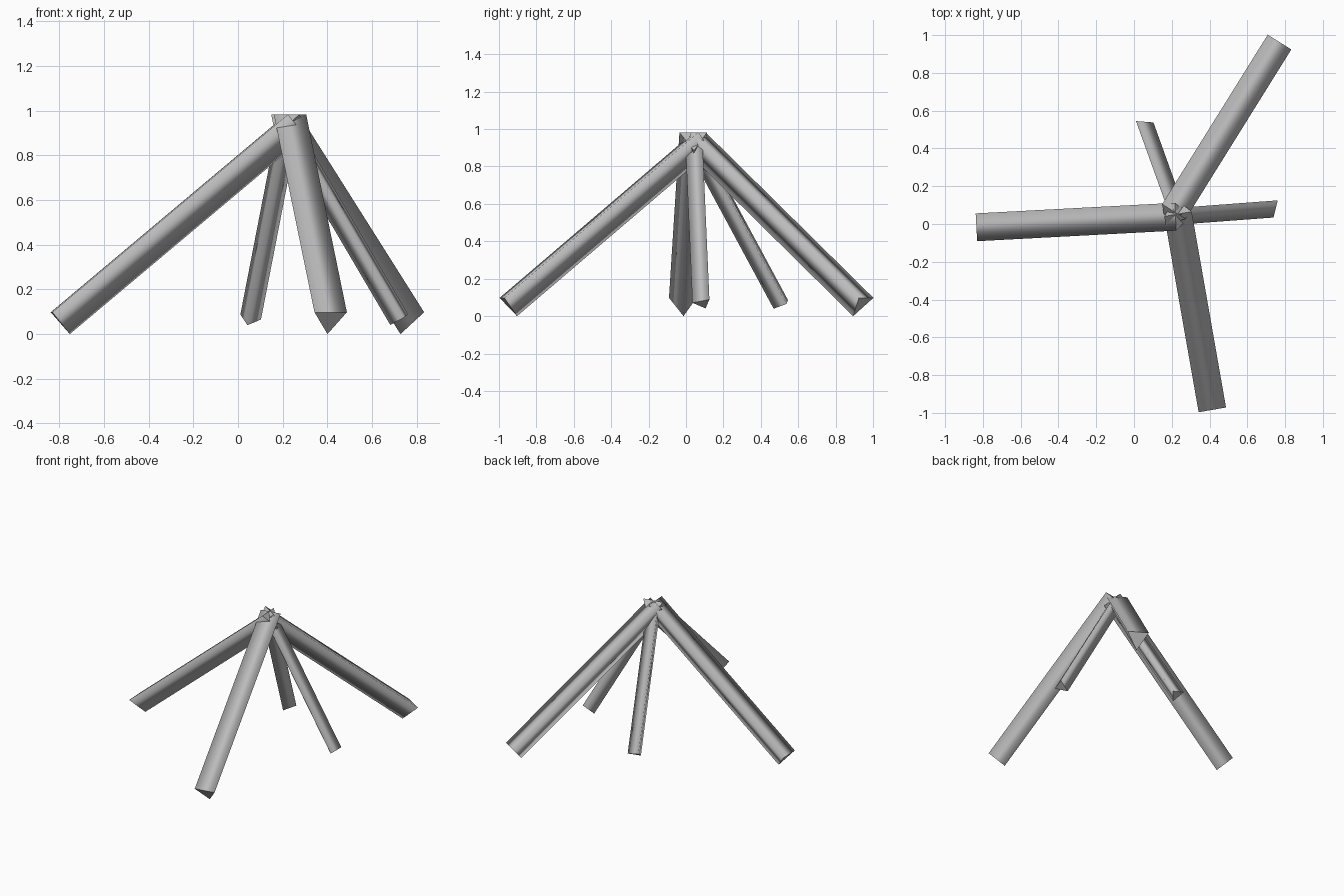
import bpy
import bmesh
import math
from mathutils import Vector, Matrix

old = bpy.data.objects.get("Cube")
if old:
    bpy.data.objects.remove(old, do_unlink=True)

# One plain grey for every log
grey = bpy.data.materials.new("log_grey")
grey.use_nodes = True
grey.diffuse_color = (0.5, 0.5, 0.5, 1)
grey.node_tree.nodes["Principled BSDF"].inputs["Base Color"].default_value = (0.5, 0.5, 0.5, 1)


def log(name, foot, top, radius, ridge):
    """Three-sided log from foot to top, one edge turned toward ridge."""
    foot, top = Vector(foot), Vector(top)
    axis = (top - foot).normalized()
    ridge = Vector(ridge)
    first = (ridge - axis * ridge.dot(axis)).normalized() * radius

    bm = bmesh.new()
    turns = [Matrix.Rotation(math.tau * i / 3, 3, axis) @ first for i in range(3)]
    low = [bm.verts.new(foot + t) for t in turns]
    high = [bm.verts.new(top + t) for t in turns]
    for i in range(3):
        j = (i + 1) % 3
        bm.faces.new((low[i], low[j], high[j], high[i])).smooth = True
    bm.faces.new(low[::-1])
    bm.faces.new(high)
    bmesh.ops.recalc_face_normals(bm, faces=bm.faces[:])

    mesh = bpy.data.meshes.new(name)
    bm.to_mesh(mesh)
    bm.free()
    mesh.materials.append(grey)
    obj = bpy.data.objects.new(name, mesh)
    bpy.context.collection.objects.link(obj)
    return obj


DOWN = (0, 0, -1)

# Three long, thick logs with a flat side up and the ridge underneath
log("long_log_right", (-0.807, -0.016, 0.065), (0.247, 0.04, 0.95), 0.085, DOWN)
log("long_log_front", (0.41, -0.957, 0.065), (0.228, 0.08, 0.95), 0.085, DOWN)
log("long_log_back", (0.756, 0.94, 0.065), (0.197, 0.043, 0.95), 0.085, DOWN)

# Two short, thin logs leaning steeply between them
log("short_log_left", (0.727, 0.088, 0.067), (0.22, 0.05, 0.93), 0.055, (-0.047, 0.017, -0.027))
log("short_log_back", (0.052, 0.517, 0.064), (0.22, 0.05, 0.93), 0.055, (-0.01, -0.057, -0.024))
